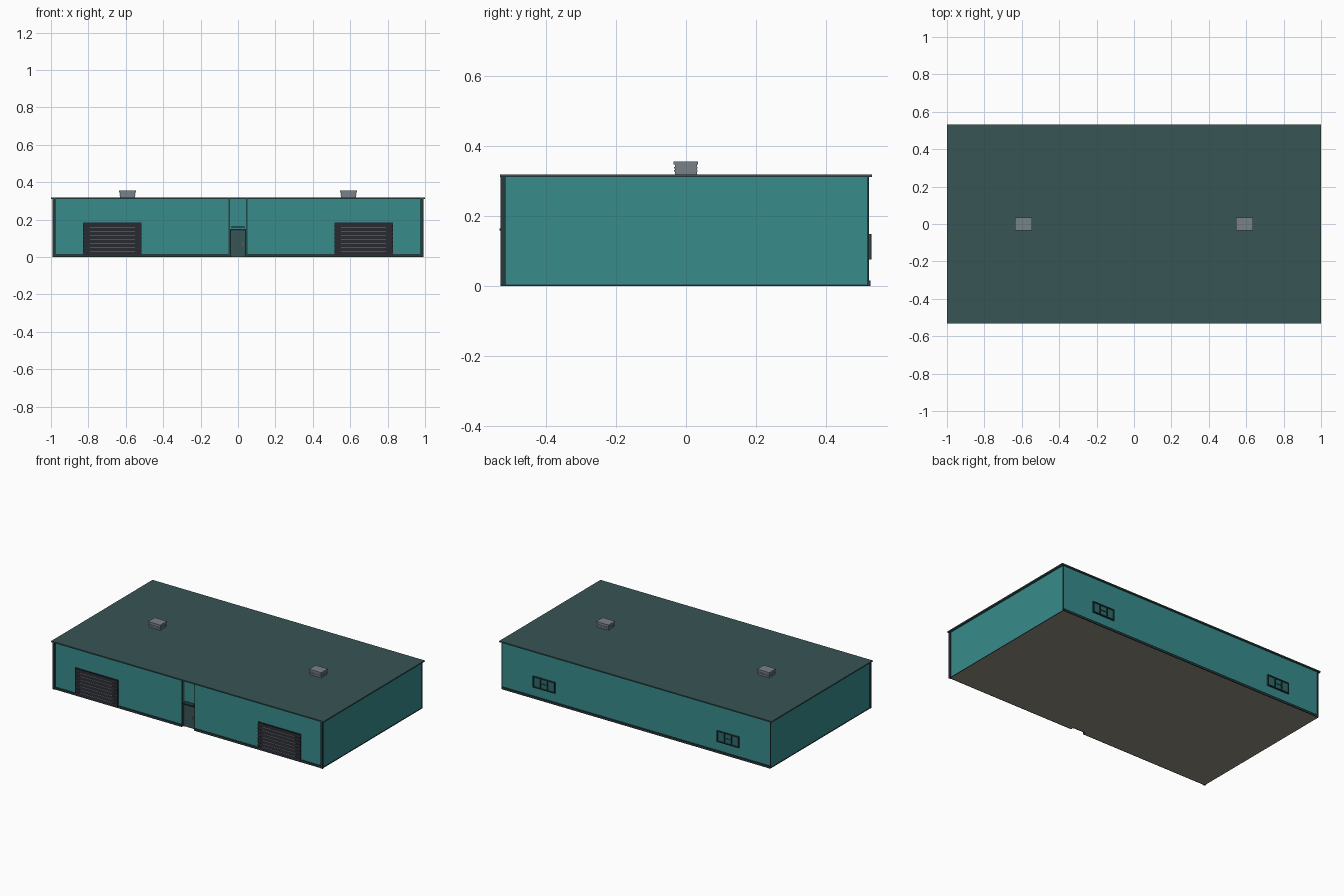
import bpy
import bmesh

cube = bpy.data.objects.get("Cube")
if cube:
    bpy.data.objects.remove(cube, do_unlink=True)


def material(name, r, g, b):
    m = bpy.data.materials.new(name)
    m.diffuse_color = (r, g, b, 1)
    m.use_nodes = True
    bsdf = m.node_tree.nodes["Principled BSDF"]
    bsdf.inputs["Base Color"].default_value = (r, g, b, 1)
    bsdf.inputs["Roughness"].default_value = 0.7
    return m


TEAL = material("teal cladding", 0.04, 0.26, 0.26)
ROOF = material("dark green roof", 0.04, 0.09, 0.09)
TRIM = material("dark trim", 0.02, 0.042, 0.044)
SHUTTER = material("charcoal shutter", 0.02, 0.021, 0.028)
METAL = material("grey metal", 0.19, 0.225, 0.25)
FLOOR = material("beige concrete", 0.29, 0.28, 0.22)
GLASS = material("teal glass", 0.025, 0.15, 0.15)


def finish(name, bm, *mats):
    bmesh.ops.recalc_face_normals(bm, faces=bm.faces)
    mesh = bpy.data.meshes.new(name)
    bm.to_mesh(mesh)
    bm.free()
    for m in mats:
        mesh.materials.append(m)
    ob = bpy.data.objects.new(name, mesh)
    bpy.context.collection.objects.link(ob)
    return ob


def box(name, x, y, z, mat):
    """Box spanning the given (low, high) ranges."""
    bm = bmesh.new()
    bmesh.ops.create_cube(bm, size=1)
    for v in bm.verts:
        for i, (lo, hi) in enumerate((x, y, z)):
            v.co[i] = lo if v.co[i] < 0 else hi
    return finish(name, bm, mat)


def prism(name, outline, z0, z1, *mats):
    """Vertical extrusion of a plan outline."""
    bm = bmesh.new()
    base = bm.faces.new([bm.verts.new((x, y, z0)) for x, y in outline])
    new = bmesh.ops.extrude_face_region(bm, geom=[base])["geom"]
    for v in new:
        if isinstance(v, bmesh.types.BMVert):
            v.co.z = z1
    return finish(name, bm, *mats)


WX, WY, TOP = 0.985, 0.52, 0.31     # wall half sizes and height
BAY, BACK = 0.046, -0.50            # entrance recess

# Walls with the entrance recess, concrete underside
walls = prism("walls", [(-WX, -WY), (-BAY, -WY), (-BAY, BACK), (BAY, BACK),
                        (BAY, -WY), (WX, -WY), (WX, WY), (-WX, WY)],
              0.0, TOP, TEAL, FLOOR)
for p in walls.data.polygons:
    p.material_index = 1 if p.normal.z < -0.5 else 0

# Roof slab
box("roof", (-1, 1), (-0.531, 0.531), (TOP, 0.318), ROOF)

# Base trim, interrupted at the entrance, and side sill lines
box("back_base_trim", (-WX, WX), (WY, 0.527), (0, 0.015), TRIM)
for side, s in (("left", 1), ("right", -1)):
    def span(a, b):
        return tuple(sorted((s * a, s * b)))

    box(side + "_front_base_trim", span(BAY, WX), (-0.526, -WY), (0, 0.015), TRIM)
    box(side + "_side_sill", span(WX, 0.988), (-WY, WY), (0, 0.004), TRIM)
    box(side + "_front_post", span(0.977, 0.991), (-0.529, -0.516), (0, TOP), TRIM)
    box(side + "_back_post", span(0.982, 0.988), (0.517, 0.523), (0, TOP), TRIM)
    box(side + "_entrance_trim", span(0.045, 0.05), (-0.523, -0.515), (0, TOP), TRIM)

    # Roller shutter: backing, overlapping slats and metal seams
    sx = span(0.515, 0.828)
    box(side + "_shutter_backing", sx, (-0.525, -WY), (0.006, 0.184), SHUTTER)
    count = 8
    pitch = 0.176 / count
    for i in range(count):
        z = 0.007 + i * pitch
        slat = box(f"{side}_shutter_slat_{i + 1}", sx, (-0.53, -0.524),
                   (z, z + pitch * 0.85), SHUTTER)
        for v in slat.data.vertices:
            if v.co.z > z + pitch / 2 and v.co.y < -0.527:
                v.co.y = -0.527
        if i:
            box(f"{side}_shutter_seam_{i}", span(0.55, 0.79), (-0.5285, -0.524),
                (z - 0.003, z - 0.0005), METAL)

    # Back window: frame bars around three panes, centre pane split
    w0, w1, h0, h1, bar = 0.595, 0.757, 0.075, 0.148, 0.006
    box(side + "_window_glass", span(w0, w1), (WY, 0.524), (h0, h1), GLASS)
    for label, z in (("bottom", h0), ("top", h1 - bar)):
        box(f"{side}_window_{label}_bar", span(w0, w1), (WY, 0.53),
            (z, z + bar), TRIM)
    for i in range(4):
        x = w0 + i * (w1 - w0 - bar) / 3
        box(f"{side}_window_upright_{i + 1}", span(x, x + bar), (WY, 0.53),
            (h0, h1), TRIM)
    third = (w1 - w0) / 3
    box(side + "_window_crossbar", span(w0 + third, w1 - third), (WY, 0.527),
        (0.110, 0.114), TRIM)

    # Roof vent: body, cap and louvres
    box(side + "_vent_body", span(0.55, 0.632), (-0.032, 0.031), (0.318, 0.35), METAL)
    box(side + "_vent_cap", span(0.546, 0.636), (-0.035, 0.034), (0.346, 0.355), METAL)
    for i in range(2):
        z = 0.326 + i * 0.009
        box(f"{side}_vent_louvre_{i + 1}", span(0.548, 0.634), (-0.034, 0.033),
            (z, z + 0.004), METAL)

# Entrance door, frame, canopy and handle
box("door", (-0.037, 0.037), (-0.507, BACK), (0, 0.142), ROOF)
for side, s in (("left", 1), ("right", -1)):
    box(side + "_door_jamb", tuple(sorted((s * 0.037, s * 0.044))),
        (-0.51, BACK), (0, 0.148), TRIM)
box("door_head", (-0.044, 0.044), (-0.51, BACK), (0.142, 0.149), TRIM)
box("door_canopy", (-0.037, 0.037), (-0.532, BACK), (0.158, 0.164), TRIM)
box("door_handle", (0.021, 0.025), (-0.513, -0.507), (0.062, 0.08), METAL)
